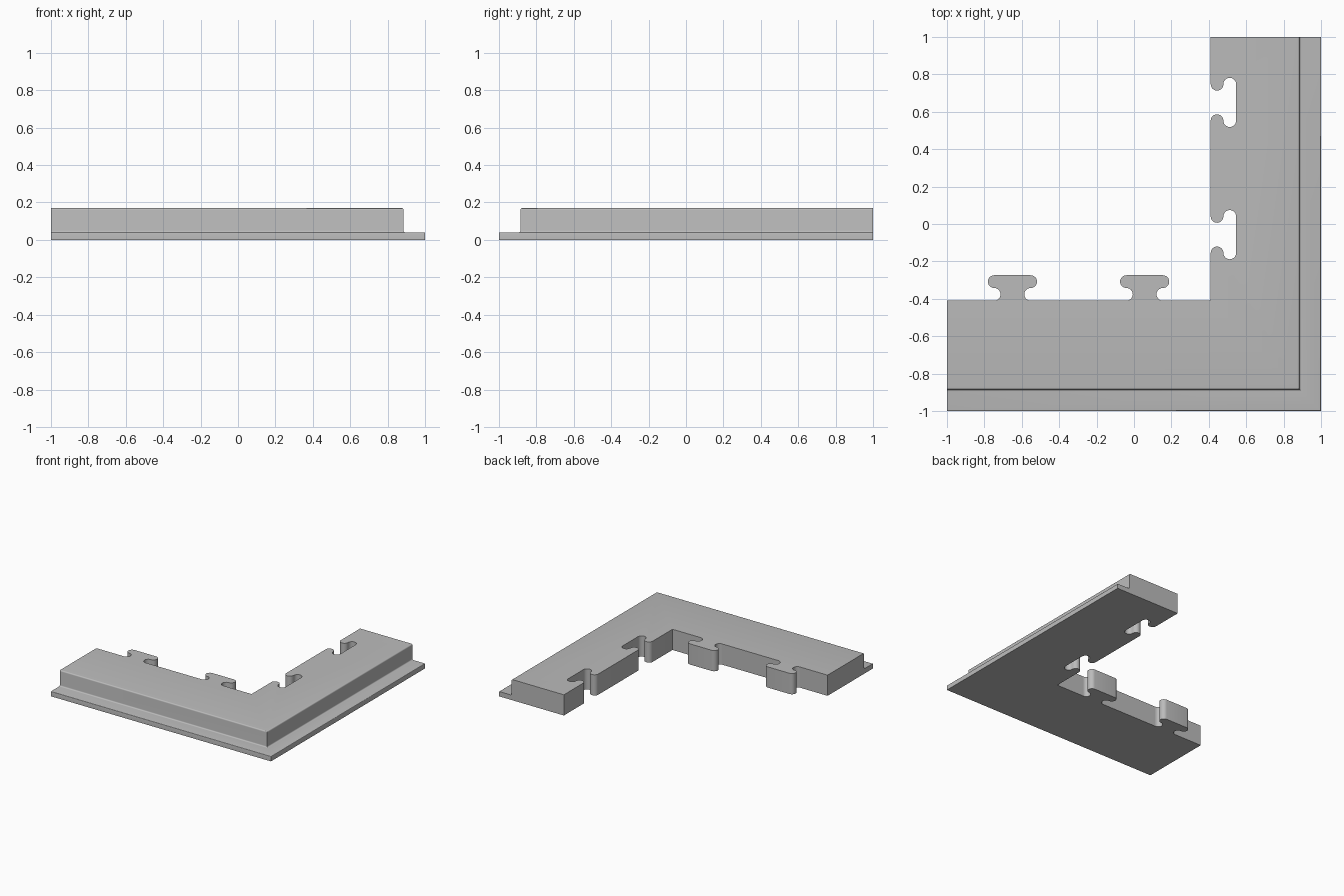
import bpy, bmesh, math

cube = bpy.data.objects.get("Cube")
if cube:
    bpy.data.objects.remove(cube, do_unlink=True)

HEIGHT = 0.17      # full thickness
FLANGE = 0.04      # thickness of the outer lip
STEP = 0.115       # width of the outer lip
EDGE = 0.41        # distance of the inner edges from the centre
ROUND = 0.01       # edge rounding
LOBE = 0.034       # radius of the connector lobes
REACH = 0.0975     # offset of lobe centres from the connector axis
CENTRES = (0.65, -0.057)

grey = bpy.data.materials.new("grey")
grey.use_nodes = True
colour = (0.5, 0.5, 0.5, 1)
grey.diffuse_color = colour
grey.node_tree.nodes["Principled BSDF"].inputs["Base Color"].default_value = colour


def finish(name, bm):
    bmesh.ops.recalc_face_normals(bm, faces=bm.faces)
    mesh = bpy.data.meshes.new(name)
    bm.to_mesh(mesh)
    bm.free()
    mesh.materials.append(grey)
    obj = bpy.data.objects.new(name, mesh)
    bpy.context.collection.objects.link(obj)
    return obj


def activate(obj):
    bpy.ops.object.select_all(action='DESELECT')
    obj.select_set(True)
    bpy.context.view_layer.objects.active = obj


def arc(cx, cy, r, start, end, steps):
    angles = [math.radians(start + (end - start) * i / steps) for i in range(steps + 1)]
    return [(cx + r * math.cos(a), cy + r * math.sin(a)) for a in angles]


def connector_outline(root):
    """T-shaped key: along the edge, then away from it."""
    half = [(REACH, -root)] if root else []
    half += arc(REACH, LOBE, LOBE, 270, 90, 12)            # concave neck
    half += arc(REACH, 3 * LOBE, LOBE, -90, 90, 12)[1:]    # convex head
    return half + [(-u, v) for u, v in reversed(half)]


def prism(name, points, bottom, top):
    bm = bmesh.new()
    face = bm.faces.new([bm.verts.new((x, y, bottom)) for x, y in points])
    moved = bmesh.ops.extrude_face_region(bm, geom=[face])["geom"]
    bmesh.ops.translate(bm, vec=(0, 0, top - bottom),
                        verts=[v for v in moved if isinstance(v, bmesh.types.BMVert)])
    return finish(name, bm)


# Corner frame: stepped cross-section (inward distance, height) mitred round the corner
section = [(0, 0)]
section += arc(ROUND / 2, FLANGE - ROUND / 2, ROUND / 2, 180, 90, 4)
section += arc(STEP - ROUND, FLANGE + ROUND, ROUND, 270, 360, 5)
section += arc(STEP + ROUND, HEIGHT - ROUND, ROUND, 180, 90, 5)
section += [(1 - EDGE, HEIGHT), (1 - EDGE, 0)]
bm = bmesh.new()
stations = (lambda d: (-1, d - 1), lambda d: (1 - d, d - 1), lambda d: (1 - d, 1))
rings = [[bm.verts.new((*place(d), z)) for d, z in section] for place in stations]
for a, b in zip(rings, rings[1:]):
    for i in range(len(section)):
        j = (i + 1) % len(section)
        bm.faces.new((a[i], a[j], b[j], b[i]))
bm.faces.new(rings[0])
bm.faces.new(rings[-1])
frame = finish("corner_frame", bm)

# Sockets cut into the inner edge of the right arm
for c in CENTRES:
    points = [(EDGE + v, c + u) for u, v in connector_outline(0.02)]
    cutter = prism("socket_cutter", points, -0.1, HEIGHT + 0.1)
    cutter.hide_render = True
    mod = frame.modifiers.new("socket", 'BOOLEAN')
    mod.operation = 'DIFFERENCE'
    mod.solver = 'EXACT'
    mod.object = cutter
    activate(frame)
    bpy.ops.object.modifier_apply(modifier=mod.name)
    bpy.data.objects.remove(cutter, do_unlink=True)

# Matching tabs on the inner edge of the front arm
parts = [frame]
for c in CENTRES:
    points = [(u - c, v - EDGE) for u, v in connector_outline(0)]
    parts.append(prism("connector_tab", points, 0, HEIGHT))

for obj in parts:
    activate(obj)
    bpy.ops.object.shade_smooth_by_angle(angle=math.radians(35))
